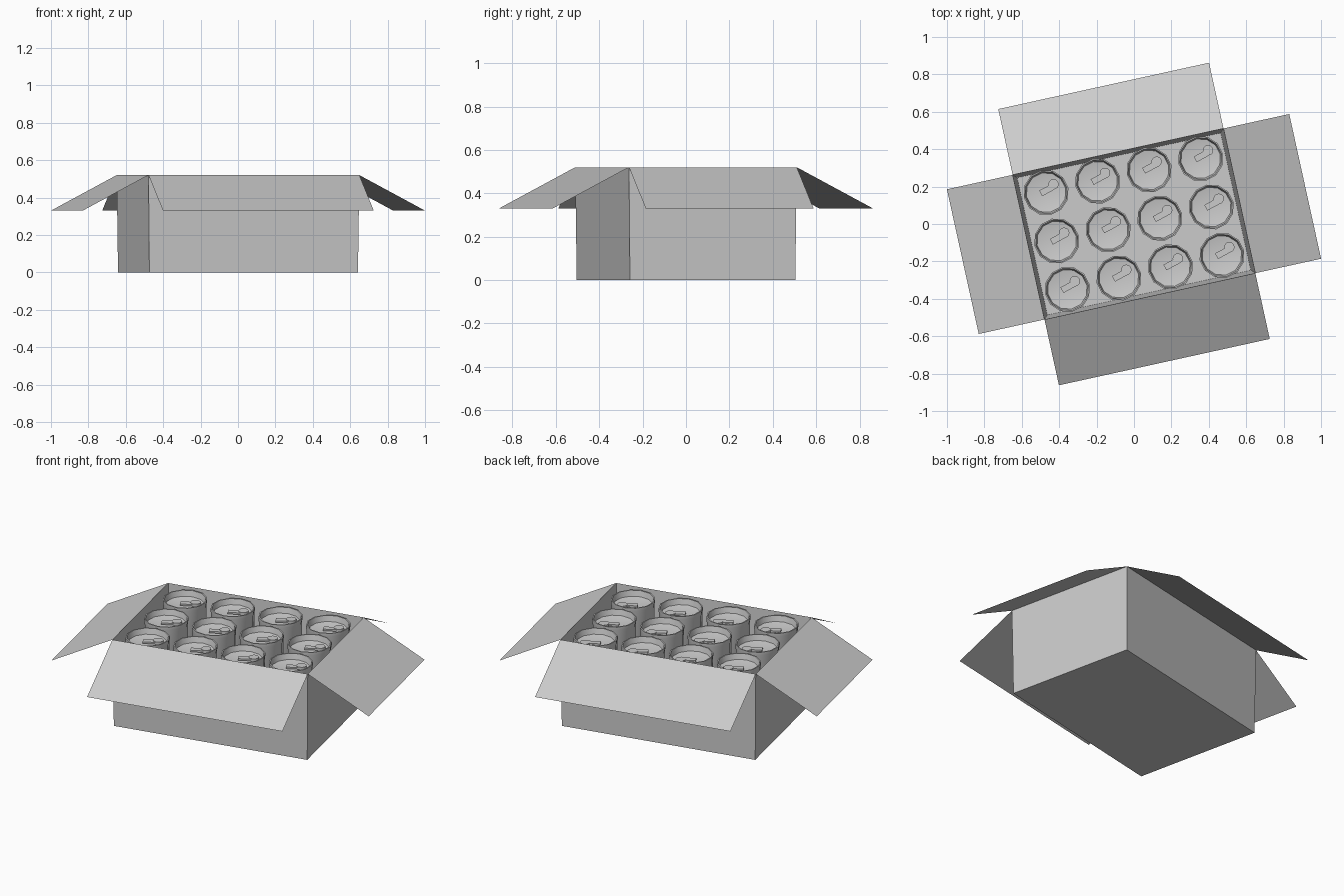
import bpy, bmesh, math
from mathutils import Matrix, Vector

if "Cube" in bpy.data.objects:
    bpy.data.objects.remove(bpy.data.objects["Cube"], do_unlink=True)

TURN = Matrix.Rotation(math.radians(12.4), 4, 'Z')
HX, HY, TOP = 0.577, 0.396, 0.52      # box half sizes and height
OUT, DROP = 0.36, 0.19                # flap reach and fall

grey = bpy.data.materials.new("plain grey")
grey.use_nodes = True
grey.diffuse_color = (0.6, 0.6, 0.6, 1)
grey.node_tree.nodes["Principled BSDF"].inputs["Base Color"].default_value = (0.6, 0.6, 0.6, 1)


def finish(bm, name, smooth=None):
    mesh = bpy.data.meshes.new(name)
    bm.to_mesh(mesh)
    bm.free()
    mesh.materials.append(grey)
    ob = bpy.data.objects.new(name, mesh)
    ob.matrix_world = TURN
    bpy.context.collection.objects.link(ob)
    if smooth:
        bpy.ops.object.select_all(action='DESELECT')
        ob.select_set(True)
        bpy.context.view_layer.objects.active = ob
        bpy.ops.object.shade_smooth_by_angle(angle=math.radians(smooth))
    return ob


def ring(bm, inset, z):
    x, y = HX - inset, HY - inset
    return [bm.verts.new((sx * x, sy * y, z)) for sx, sy in ((-1, -1), (1, -1), (1, 1), (-1, 1))]


# Open carton: outer walls and base, then sloping inner walls and floor
bm = bmesh.new()
base, rim, floor = ring(bm, 0.006, 0), ring(bm, 0, TOP), ring(bm, 0.02, 0.012)
for lower, upper in ((base, rim), (rim, floor)):
    for i in range(4):
        j = (i + 1) % 4
        bm.faces.new((lower[i], lower[j], upper[j], upper[i]))
bm.faces.new(base[::-1])
bm.faces.new(floor)
finish(bm, "carton")

# Four folded-out flaps
sides = {"front": (0, -1), "right": (-1, 0), "back": (0, 1), "left": (1, 0)}
for side, (dx, dy) in sides.items():
    bm = bmesh.new()
    out = Vector((dx, dy, 0))
    along = Vector((-dy, dx, 0))
    hinge = out * (HX if dx else HY) + Vector((0, 0, TOP))
    half = along * (HY if dx else HX)
    tip = hinge + out * OUT - Vector((0, 0, DROP))
    bm.faces.new([bm.verts.new(p) for p in (hinge - half, tip - half, tip + half, hinge + half)])
    finish(bm, side + "_flap")

# Can: a lathed profile with a raised rim and a dished lid
PROFILE = [(0.0, 0.014), (0.105, 0.014), (0.119, 0.04), (0.119, 0.475), (0.122, 0.49),
           (0.122, 0.508), (0.115, 0.508), (0.107, 0.475), (0.0, 0.455)]


def add_can(bm, x, y):
    verts = [bm.verts.new((x + r, y, z)) for r, z in PROFILE]
    edges = [bm.edges.new(pair) for pair in zip(verts, verts[1:])]
    bmesh.ops.spin(bm, geom=verts + edges, cent=(x, y, 0), axis=(0, 0, 1),
                   angle=math.tau, steps=12, use_duplicate=False)


def add_tab(bm, x, y):
    place = Matrix.Translation((x, y, 0.475)) @ Matrix.Rotation(math.radians(16), 4, 'Z')
    # Lever
    bmesh.ops.create_cube(bm, size=1, matrix=place @ Matrix.Translation((0.01, 0.01, 0))
                          @ Matrix.Diagonal((0.075, 0.034, 0.01, 1)))
    # Round finger end
    bmesh.ops.create_cone(bm, cap_ends=True, segments=12, radius1=0.028, radius2=0.028,
                          depth=0.016, matrix=place @ Matrix.Translation((0.056, 0.02, 0)))


# Four by three cans
for row in range(3):
    for col in range(4):
        x, y = (col - 1.5) * 0.282, (row - 1) * 0.265
        label = f"_{row + 1}_{col + 1}"
        bm = bmesh.new()
        add_can(bm, x, y)
        bmesh.ops.remove_doubles(bm, verts=bm.verts, dist=0.0005)
        bmesh.ops.recalc_face_normals(bm, faces=bm.faces)
        finish(bm, "can" + label, 50)
        bm = bmesh.new()
        add_tab(bm, x, y)
        finish(bm, "pull_tab" + label, 40)
